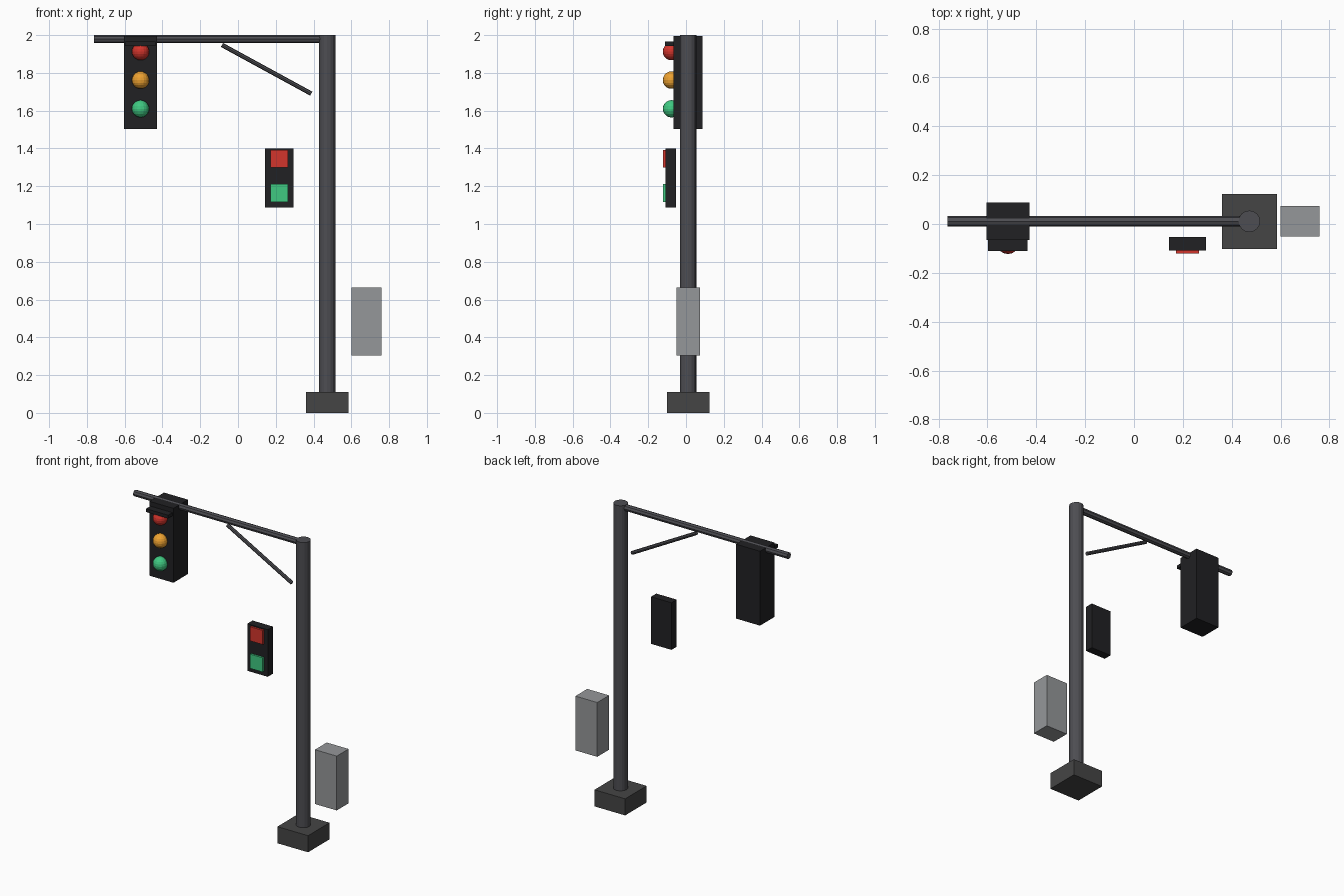
import bpy
from mathutils import Vector

if "Cube" in bpy.data.objects:
    bpy.data.objects.remove(bpy.data.objects["Cube"])


def material(name, r, g, b, a=1.0):
    m = bpy.data.materials.new(name)
    m.diffuse_color = (r, g, b, a)
    m.use_nodes = True
    m.node_tree.nodes["Principled BSDF"].inputs["Base Color"].default_value = m.diffuse_color
    return m


STEEL = material("steel", 0.075, 0.075, 0.085)
CONCRETE = material("dark_base", 0.06, 0.06, 0.06)
BLACK = material("black", 0.015, 0.015, 0.017)
RED = material("red", 0.65, 0.035, 0.025)
AMBER = material("amber", 0.85, 0.36, 0.03)
GREEN = material("green", 0.05, 0.58, 0.22)
CABINET = material("pale_cabinet", 0.3, 0.31, 0.32, 0.6)

Y = 0.011  # depth of the pole axis


def finish(name, mat):
    ob = bpy.context.object
    ob.name = name
    ob.data.materials.append(mat)
    return ob


def box(name, x, y, z, mat):
    """Box from (min, max) pairs along each axis."""
    bpy.ops.mesh.primitive_cube_add(size=1, location=[sum(p) / 2 for p in (x, y, z)])
    bpy.context.object.scale = [p[1] - p[0] for p in (x, y, z)]
    bpy.ops.object.transform_apply(location=False, rotation=False, scale=True)
    return finish(name, mat)


def rod(name, a, b, radius, sides, mat):
    """Cylinder between two points."""
    a, b = Vector(a), Vector(b)
    bpy.ops.mesh.primitive_cylinder_add(vertices=sides, radius=radius, depth=(b - a).length,
                                        location=(a + b) / 2)
    bpy.context.object.rotation_euler = (b - a).to_track_quat('Z', 'Y').to_euler()
    return finish(name, mat)


# Base, pole, arm and diagonal brace
box("base", (0.36, 0.585), (Y - 0.1125, Y + 0.1125), (0, 0.11), CONCRETE)
rod("pole", (0.472, Y, 0.1), (0.472, Y, 2.0), 0.044, 16, STEEL)
rod("arm", (-0.763, Y, 1.979), (0.472, Y, 1.979), 0.021, 8, STEEL)
rod("brace", (-0.085, Y, 1.948), (0.388, Y, 1.69), 0.012, 8, STEEL)

# Vehicle signal with visor and three round lamps
box("signal_housing", (-0.604, -0.428), (-0.065, 0.087), (1.502, 1.995), BLACK)
box("signal_visor", (-0.597, -0.436), (-0.11, -0.06), (1.943, 1.965), BLACK)
for label, z, mat in (("red", 1.913, RED), ("amber", 1.762, AMBER), ("green", 1.61, GREEN)):
    bpy.ops.mesh.primitive_uv_sphere_add(segments=16, ring_count=10, radius=0.046,
                                         location=(-0.516, -0.077, z))
    finish(label + "_lamp", mat)

# Pedestrian signal with two square lamps
box("pedestrian_housing", (0.144, 0.294), (-0.108, -0.053), (1.088, 1.4), BLACK)
for label, z, mat in (("red", 1.346, RED), ("green", 1.164, GREEN)):
    box("pedestrian_" + label + "_lamp", (0.172, 0.266), (-0.121, -0.1),
        (z - 0.047, z + 0.047), mat)

# Control cabinet beside the pole
box("control_cabinet", (0.6, 0.76), (-0.051, 0.073), (0.305, 0.665), CABINET)
